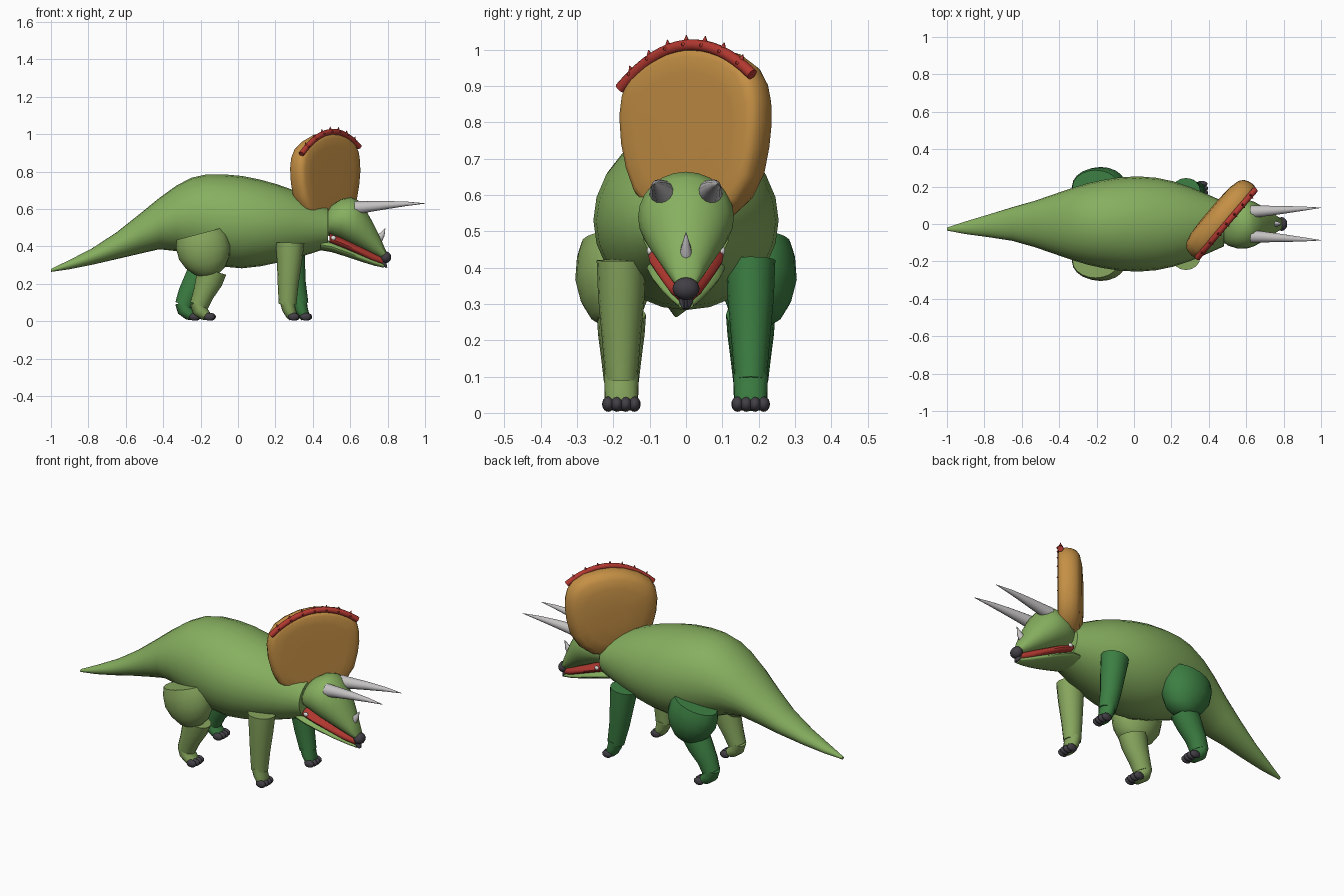
import bpy, bmesh, math
from mathutils import Vector


def material(name, r, g, b):
    m = bpy.data.materials.new(name)
    m.diffuse_color = (r, g, b, 1)
    return m


SKIN = material("skin_green", 0.24, 0.43, 0.115)
OLIVE = material("olive_green", 0.24, 0.38, 0.11)
DARK = material("dark_green", 0.045, 0.21, 0.055)
ORANGE = material("frill_orange", 0.56, 0.28, 0.06)
RED = material("crest_red", 0.45, 0.04, 0.03)
HORN = material("horn_grey", 0.56, 0.54, 0.54)
CLAW = material("claw_charcoal", 0.055, 0.05, 0.06)
WHITE = material("tooth_white", 0.85, 0.83, 0.8)


def finish(bm, name, mat, sharp=42):
    bmesh.ops.recalc_face_normals(bm, faces=bm.faces)
    for f in bm.faces:
        f.smooth = True
    for e in bm.edges:
        e.smooth = len(e.link_faces) == 2 and e.calc_face_angle(0) < math.radians(sharp)
    me = bpy.data.meshes.new(name)
    bm.to_mesh(me)
    bm.free()
    me.materials.append(mat)
    ob = bpy.data.objects.new(name, me)
    bpy.context.collection.objects.link(ob)
    return ob


def loft(name, rings, mat):
    """Skin a list of closed rings of points and cap both ends."""
    bm = bmesh.new()
    loops = [[bm.verts.new(p) for p in ring] for ring in rings]
    n = len(loops[0])
    for a, b in zip(loops, loops[1:]):
        for i in range(n):
            j = (i + 1) % n
            bm.faces.new((a[i], a[j], b[j], b[i]))
    bm.faces.new(loops[0])
    bm.faces.new(loops[-1])
    return finish(bm, name, mat)


def ellipse(c, a, b, n):
    return [c + a * math.cos(t) + b * math.sin(t)
            for t in (2 * math.pi * i / n for i in range(n))]


def hull(name, sections, mat, n=24):
    """Sections along x: (x, y centre, top z, bottom z, half width)."""
    rings = [ellipse(Vector((x, y, (t + b) / 2)), Vector((0, w, 0)),
                     Vector((0, 0, (t - b) / 2)), n) for x, y, t, b, w in sections]
    return loft(name, rings, mat)


def tube(name, path, mat, n=16):
    """Path points: (x, y, z, radius, side radius), rings square to the path."""
    pts = [Vector(p[:3]) for p in path]
    rings = []
    for i, p in enumerate(path):
        d = (pts[min(i + 1, len(pts) - 1)] - pts[max(i - 1, 0)]).normalized()
        side = Vector((0, 1, 0))
        side = (side - d * side.dot(d)).normalized()
        rings.append(ellipse(pts[i], d.cross(side) * p[3], side * p[4], n))
    return loft(name, rings, mat)


def ball(name, c, size, mat):
    bm = bmesh.new()
    bmesh.ops.create_uvsphere(bm, u_segments=14, v_segments=10, radius=1)
    for v in bm.verts:
        v.co = Vector(c) + Vector([v.co[k] * size[k] for k in range(3)])
    return finish(bm, name, mat)


# Body with tail and neck
hull("body", [
    (-1.0, -0.027, 0.28, 0.264, 0.008), (-0.9, -0.02, 0.328, 0.278, 0.034),
    (-0.78, -0.01, 0.39, 0.302, 0.06), (-0.65, 0, 0.475, 0.332, 0.09),
    (-0.53, 0, 0.57, 0.36, 0.124), (-0.42, 0, 0.66, 0.385, 0.162),
    (-0.33, 0, 0.725, 0.375, 0.193), (-0.25, 0, 0.767, 0.345, 0.217),
    (-0.17, 0, 0.785, 0.315, 0.235), (-0.08, 0, 0.786, 0.292, 0.249),
    (0.02, 0, 0.777, 0.283, 0.255), (0.12, 0, 0.757, 0.294, 0.247),
    (0.21, 0, 0.732, 0.313, 0.228), (0.3, 0, 0.70, 0.335, 0.198),
    (0.39, 0, 0.655, 0.362, 0.16), (0.48, 0, 0.61, 0.392, 0.12)], SKIN)

# Head, mouth and lower jaw
hull("head", [
    (0.465, 0, 0.57, 0.46, 0.08), (0.50, 0, 0.62, 0.455, 0.115),
    (0.55, 0, 0.652, 0.437, 0.13), (0.60, 0, 0.664, 0.413, 0.132),
    (0.64, 0, 0.648, 0.395, 0.12), (0.68, 0, 0.60, 0.376, 0.098),
    (0.72, 0, 0.53, 0.357, 0.073), (0.76, 0, 0.448, 0.34, 0.046),
    (0.79, 0, 0.38, 0.332, 0.026)], SKIN)
hull("lower_jaw", [
    (0.44, 0, 0.44, 0.38, 0.095), (0.50, 0, 0.428, 0.37, 0.108),
    (0.58, 0, 0.395, 0.345, 0.092), (0.66, 0, 0.36, 0.318, 0.066),
    (0.73, 0, 0.33, 0.297, 0.04), (0.78, 0, 0.308, 0.286, 0.02)], SKIN)
hull("mouth", [
    (0.49, 0, 0.475, 0.41, 0.105), (0.56, 0, 0.447, 0.385, 0.1),
    (0.65, 0, 0.404, 0.347, 0.072), (0.72, 0, 0.37, 0.315, 0.047),
    (0.775, 0, 0.343, 0.3, 0.022)], RED)
for s in (-1, 1):
    ball("tooth", (0.51, s * 0.1, 0.446), (0.014, 0.008, 0.012), WHITE)

# Beak
ball("upper_beak", (0.79, 0, 0.342), (0.03, 0.037, 0.031), CLAW)
for y in (-0.012, 0, 0.012):
    tube("lower_beak", [(0.765, y, 0.315, 0.013, 0.009), (0.785, y * 0.8, 0.303, 0.012, 0.008),
                        (0.795, y * 0.5, 0.287, 0.004, 0.003)], CLAW, 8)

# Brow horns and nose horn
for s in (-1, 1):
    tube("brow_horn", [
        (0.625, s * 0.066, 0.606, 0.036, 0.035), (0.69, s * 0.069, 0.612, 0.03, 0.03),
        (0.79, s * 0.075, 0.621, 0.022, 0.022), (0.9, s * 0.082, 0.628, 0.012, 0.012),
        (1.0, s * 0.087, 0.63, 0.001, 0.001)], HORN, 14)
tube("nose_horn", [(0.745, 0, 0.432, 0.026, 0.02), (0.772, 0, 0.465, 0.014, 0.011),
                   (0.787, 0, 0.497, 0.001, 0.001)], HORN, 10)

# Frill: rounded plate turned about the vertical
ANG = math.radians(49.6)
U = Vector((math.cos(ANG), math.sin(ANG), 0))
N = Vector((math.sin(ANG), -math.cos(ANG), 0))
MID = Vector((0.465, 0.025, 0))
OUTLINE = [(-0.25, 0.82), (-0.243, 0.74), (-0.225, 0.67), (-0.195, 0.605), (-0.14, 0.555),
           (-0.07, 0.525), (0.02, 0.51), (0.11, 0.53), (0.18, 0.58), (0.225, 0.65),
           (0.245, 0.73), (0.254, 0.80), (0.252, 0.86), (0.24, 0.91), (0.21, 0.955),
           (0.15, 0.99), (0.07, 1.007), (0, 1.01), (-0.07, 1.0), (-0.15, 0.97),
           (-0.21, 0.93), (-0.24, 0.88)]


def frill_point(s, z, n):
    return MID + U * s + N * n + Vector((0, 0, z))


LAYERS = [(0.3, 0.052), (0.7, 0.052), (0.88, 0.05), (0.95, 0.043), (0.985, 0.03), (1, 0.008),
          (0.985, -0.02), (0.94, -0.045), (0.85, -0.062), (0.65, -0.074), (0.3, -0.08)]
loft("frill", [[frill_point(s * k, 0.77 + (z - 0.77) * k, n) for s, z in OUTLINE]
               for k, n in LAYERS], ORANGE)

# Crest along the frill's upper rim, with little spikes
def crest_z(s):
    return 1.012 - 1.75 * s * s + 0.08 * s


rings = []
for i in range(17):
    s = -0.238 + 0.476 * i / 16
    d = (U + Vector((0, 0, -3.5 * s + 0.08))).normalized()
    rings.append(ellipse(frill_point(s, crest_z(s), 0.037), N * 0.016, N.cross(d) * 0.016, 10))
loft("crest", rings, RED)
for i in range(7):
    s = -0.195 + 0.065 * i
    up = Vector((0, 0, 1)) + U * s * 2
    c = frill_point(s, crest_z(s), 0.037)
    for d in (up.normalized(), (N + up * 0.2).normalized()):
        a = d.orthogonal().normalized()
        h = 0.028 if d.z > 0.5 else 0.022
        loft("crest_spike", [ellipse(c + d * 0.01, a * 0.009, d.cross(a) * 0.009, 8),
                             ellipse(c + d * h, a * 0.001, d.cross(a) * 0.001, 8)], RED)


# Toes
def toes(x, y):
    for k in (-1.5, -0.5, 0.5, 1.5):
        ball("toe", (x - 0.005 * abs(k), y + k * 0.024, 0.024), (0.03, 0.017, 0.021), CLAW)


# Legs: side, colour, front foot shift, hind knee and foot shift
for s, mat, lean, back in ((-1, OLIVE, 0, 0), (1, DARK, 0.065, -0.08)):
    y = s * 0.178
    tube("front_leg", [
        (0.278, y, 0.42, 0.077, 0.068), (0.275 + lean * 0.25, y, 0.32, 0.067, 0.064),
        (0.268 + lean * 0.6, y, 0.2, 0.056, 0.053),
        (0.265 + lean, y, 0.09, 0.047, 0.044)], mat)
    tube("front_foot", [
        (0.264 + lean, y, 0.105, 0.04, 0.048), (0.272 + lean, y, 0.065, 0.036, 0.046),
        (0.288 + lean, y, 0.03, 0.03, 0.044), (0.295 + lean, y, 0.012, 0.02, 0.036)], mat)
    toes(0.305 + lean, y)
    # Thigh with a flat tilted top, then shin and foot
    yt = s * 0.2
    tube("thigh", [
        (-0.205, yt, 0.468, 0.128, 0.088), (-0.195, yt, 0.43, 0.142, 0.1),
        (-0.178, yt, 0.37, 0.143, 0.105), (-0.162, yt * 0.98, 0.315, 0.122, 0.094),
        (-0.15, yt * 0.96, 0.27, 0.085, 0.072), (-0.143, yt * 0.95, 0.243, 0.04, 0.04)],
        mat, 20)
    tube("shin", [
        (-0.14 + back * 0.6, y, 0.27, 0.08, 0.068), (-0.155 + back * 0.8, y, 0.215, 0.073, 0.064),
        (-0.185 + back, y, 0.145, 0.057, 0.055), (-0.208 + back, y, 0.085, 0.05, 0.048)], mat)
    tube("hind_foot", [
        (-0.215 + back, y, 0.1, 0.042, 0.046), (-0.205 + back, y, 0.06, 0.04, 0.047),
        (-0.178 + back, y, 0.035, 0.032, 0.046), (-0.155 + back, y, 0.024, 0.02, 0.038)], mat)
    toes(-0.145 + back, y)
